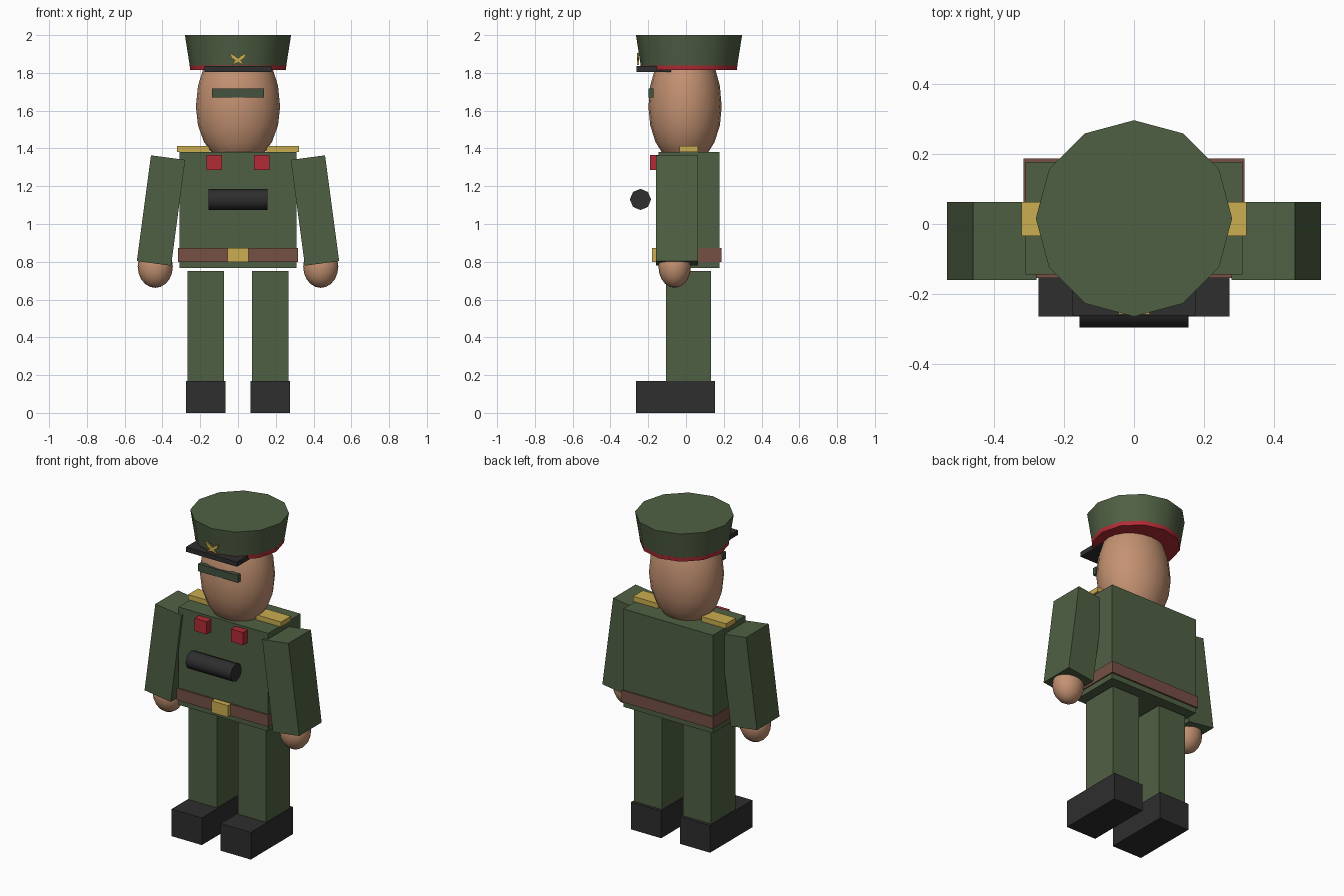
import bpy, bmesh
from math import radians, cos, sin
from mathutils import Matrix, Vector

old = bpy.data.objects.get("Cube")
if old:
    bpy.data.objects.remove(old, do_unlink=True)


def srgb(hex_code):
    def linear(c):
        return c / 12.92 if c <= 0.04045 else ((c + 0.055) / 1.055) ** 2.4
    return [linear(int(hex_code[i:i + 2], 16) / 255) for i in (0, 2, 4)] + [1]


def material(name, hex_code):
    m = bpy.data.materials.new(name)
    m.use_nodes = True
    m.diffuse_color = srgb(hex_code)
    m.node_tree.nodes["Principled BSDF"].inputs["Base Color"].default_value = srgb(hex_code)
    return m


GREEN = material("uniform green", "506044")
SKIN = material("skin", "C49272")
BLACK = material("black", "2E2E2E")
RED = material("red", "B22B36")
GOLD = material("gold", "CBAD50")
BROWN = material("belt brown", "755044")
LENS = material("dark green lens", "43523F")


def finish(bm, name, mat, smooth=False):
    bmesh.ops.recalc_face_normals(bm, faces=bm.faces)
    mesh = bpy.data.meshes.new(name)
    bm.to_mesh(mesh)
    bm.free()
    mesh.materials.append(mat)
    ob = bpy.data.objects.new(name, mesh)
    bpy.context.collection.objects.link(ob)
    if smooth:
        bpy.ops.object.select_all(action='DESELECT')
        ob.select_set(True)
        bpy.context.view_layer.objects.active = ob
        bpy.ops.object.shade_smooth_by_angle(angle=radians(50))
    return ob


def box(name, mat, x, y, z, tilt=0):
    """Box from its (low, high) ranges, tilted about y by its centre."""
    bm = bmesh.new()
    centre = Vector([sum(r) / 2 for r in (x, y, z)])
    size = [r[1] - r[0] for r in (x, y, z)]
    bmesh.ops.create_cube(bm, size=1, matrix=Matrix.Translation(centre)
                          @ Matrix.Rotation(tilt, 4, 'Y') @ Matrix.Diagonal((*size, 1)))
    return finish(bm, name, mat)


def ellipsoid(name, mat, centre, radii, low, segments=20, rings=10):
    """Egg shape: its lower half has its own height."""
    bm = bmesh.new()
    bmesh.ops.create_uvsphere(bm, u_segments=segments, v_segments=rings, radius=1)
    for v in bm.verts:
        height = low if v.co.z < 0 else radii[2]
        v.co = Vector(centre) + Vector((v.co.x * radii[0], v.co.y * radii[1], v.co.z * height))
    return finish(bm, name, mat, True)


def frustum(name, mat, sides, r_low, r_high, depth, matrix):
    bm = bmesh.new()
    bmesh.ops.create_cone(bm, cap_ends=True, segments=sides, radius1=r_low,
                          radius2=r_high, depth=depth, matrix=matrix)
    return finish(bm, name, mat, True)


# Body and belt
box("torso", GREEN, (-.31, .31), (-.145, .177), (.767, 1.38))
box("belt", BROWN, (-.317, .317), (-.155, .187), (.8, .873))
box("belt_buckle", GOLD, (-.056, .056), (-.18, -.15), (.8, .873))

# Paired parts
for side, s in (("left", 1), ("right", -1)):
    def pair(a, b):
        return tuple(sorted((a * s, b * s)))
    box(side + "_leg", GREEN, pair(.073, .268), (-.105, .133), (.16, .75))
    box(side + "_shoe", BLACK, pair(.065, .274), (-.265, .153), (0, .17))
    box(side + "_sleeve", GREEN, pair(.316, .499), (-.16, .063), (.789, 1.354), -s * radians(7.6))
    ellipsoid(side + "_hand", SKIN, (.438 * s, -.06, .775), (.093, .086, .113), .113)
    box(side + "_epaulette", GOLD, pair(.15, .322), (-.034, .063), (1.381, 1.412))
    box(side + "_medal", RED, pair(.084, .168), (-.19, -.14), (1.285, 1.365))

# Field glasses held in front of the chest
frustum("field_glasses", BLACK, 8, .056, .056, .312,
        Matrix.Translation((0, -.241, 1.13)) @ Matrix.Rotation(radians(90), 4, 'Y'))

# Head and eyewear
ellipsoid("head", SKIN, (0, -.005, 1.62), (.223, .194, .36), .315)
box("eyewear", LENS, (-.137, .137), (-.198, -.172), (1.67, 1.717))

# Cap
hat_y = .016
frustum("cap_crown", GREEN, 12, .255, .281, .165, Matrix.Translation((0, hat_y, 1.9175)))
frustum("cap_band", RED, 12, .253, .256, .025, Matrix.Translation((0, hat_y, 1.8265)))
box("cap_visor", BLACK, (-.177, .177), (-.262, -.08), (1.806, 1.836))

# Winged badge: half outline mirrored, then given a little thickness
half = [(0, 1.877), (.018, 1.892), (.045, 1.905), (.034, 1.878),
        (.015, 1.866), (.033, 1.842), (0, 1.855)]
outline = half + [(-x, z) for x, z in reversed(half[1:-1])]
bm = bmesh.new()
face = bm.faces.new([bm.verts.new((x, -.259, z)) for x, z in outline])
grown = bmesh.ops.extrude_face_region(bm, geom=[face])["geom"]
bmesh.ops.translate(bm, vec=(0, .009, 0),
                    verts=[g for g in grown if isinstance(g, bmesh.types.BMVert)])
finish(bm, "cap_badge", GOLD)
